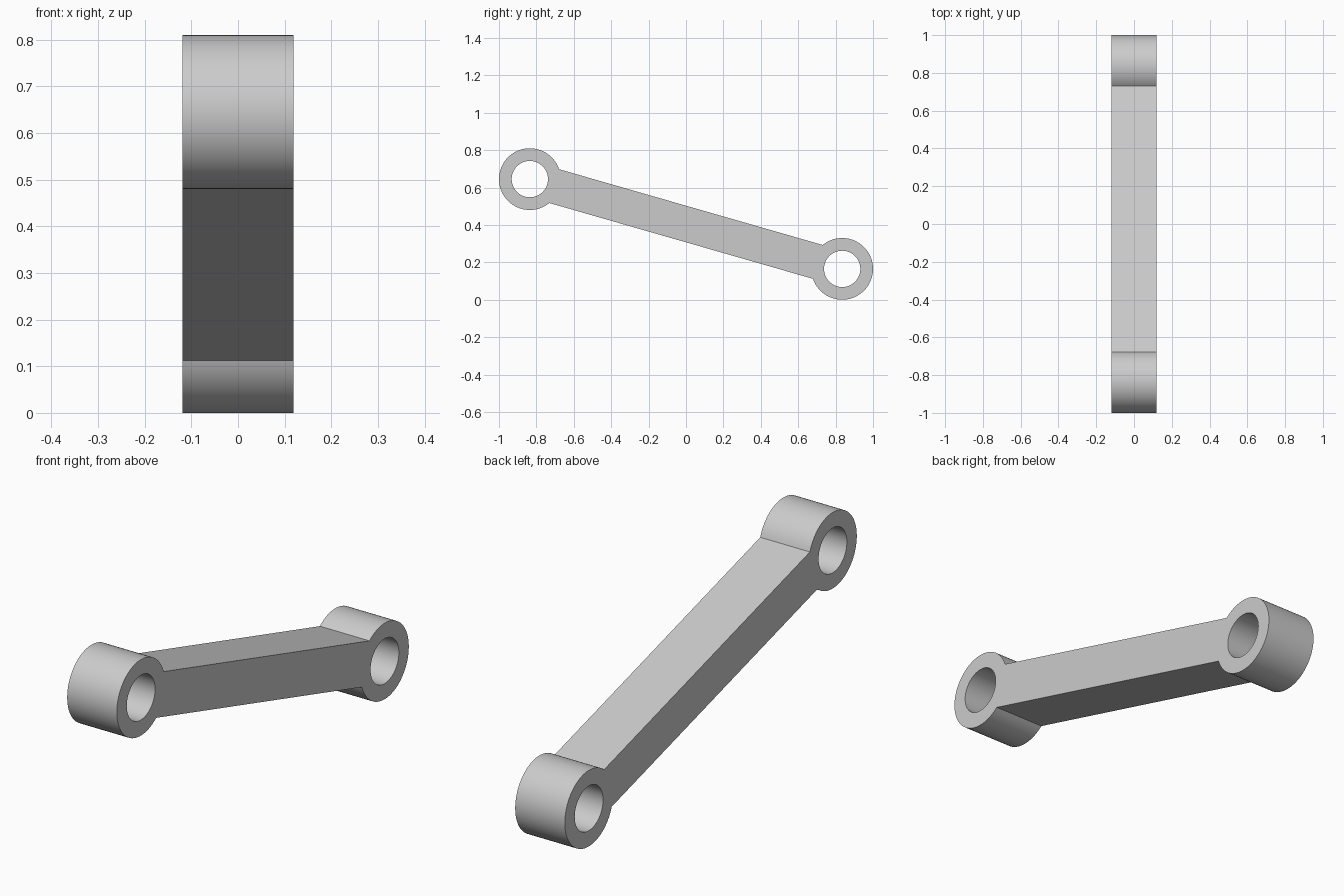
import bpy
import math

if "Cube" in bpy.data.objects:
    bpy.data.objects.remove(bpy.data.objects["Cube"])

R_OUT, R_HOLE = 0.165, 0.097      # boss and bore radii
HALF_BAR, HALF_WIDTH = 0.094, 0.119
END_Y, Z_LOW, Z_HIGH = 0.835, 0.165, 0.645
tilt = math.atan2(Z_LOW - Z_HIGH, 2 * END_Y)


def arc(cy, cz, r, start, end, n):
    return [(cy + r * math.cos(start + (end - start) * i / n),
             cz + r * math.sin(start + (end - start) * i / n)) for i in range(n + 1)]


def add_loop(curve, pts):
    spline = curve.splines.new('POLY')
    spline.points.add(len(pts) - 1)
    for p, (y, z) in zip(spline.points, pts):
        p.co = (y, z, 0, 1)
    spline.use_cyclic_u = True


curve = bpy.data.curves.new("link_profile", 'CURVE')
curve.dimensions = '2D'
curve.fill_mode = 'BOTH'
curve.extrude = HALF_WIDTH

# Outer outline: an open boss arc at each end, joined by the straight bar edges
sweep = math.pi - math.asin(HALF_BAR / R_OUT)
outline = []
for cy, cz, facing in ((END_Y, Z_LOW, tilt), (-END_Y, Z_HIGH, tilt + math.pi)):
    outline += arc(cy, cz, R_OUT, facing - sweep, facing + sweep, 56)
    # Bore through this boss
    add_loop(curve, arc(cy, cz, R_HOLE, 0, 2 * math.pi, 64)[:-1])
add_loop(curve, outline)

# Stand the profile in the YZ plane, with its thickness along x
link = bpy.data.objects.new("connecting_link", curve)
bpy.context.collection.objects.link(link)
link.rotation_euler = (math.pi / 2, 0, math.pi / 2)
bpy.context.view_layer.objects.active = link
link.select_set(True)
bpy.ops.object.convert(target='MESH')
link = bpy.context.view_layer.objects.active

# Join walls to faces, then smooth only the round surfaces
bpy.ops.object.mode_set(mode='EDIT')
bpy.ops.mesh.select_all(action='SELECT')
bpy.ops.mesh.remove_doubles(threshold=0.0001)
bpy.ops.mesh.normals_make_consistent(inside=False)
bpy.ops.object.mode_set(mode='OBJECT')
bpy.ops.object.shade_smooth_by_angle(angle=math.radians(30))
